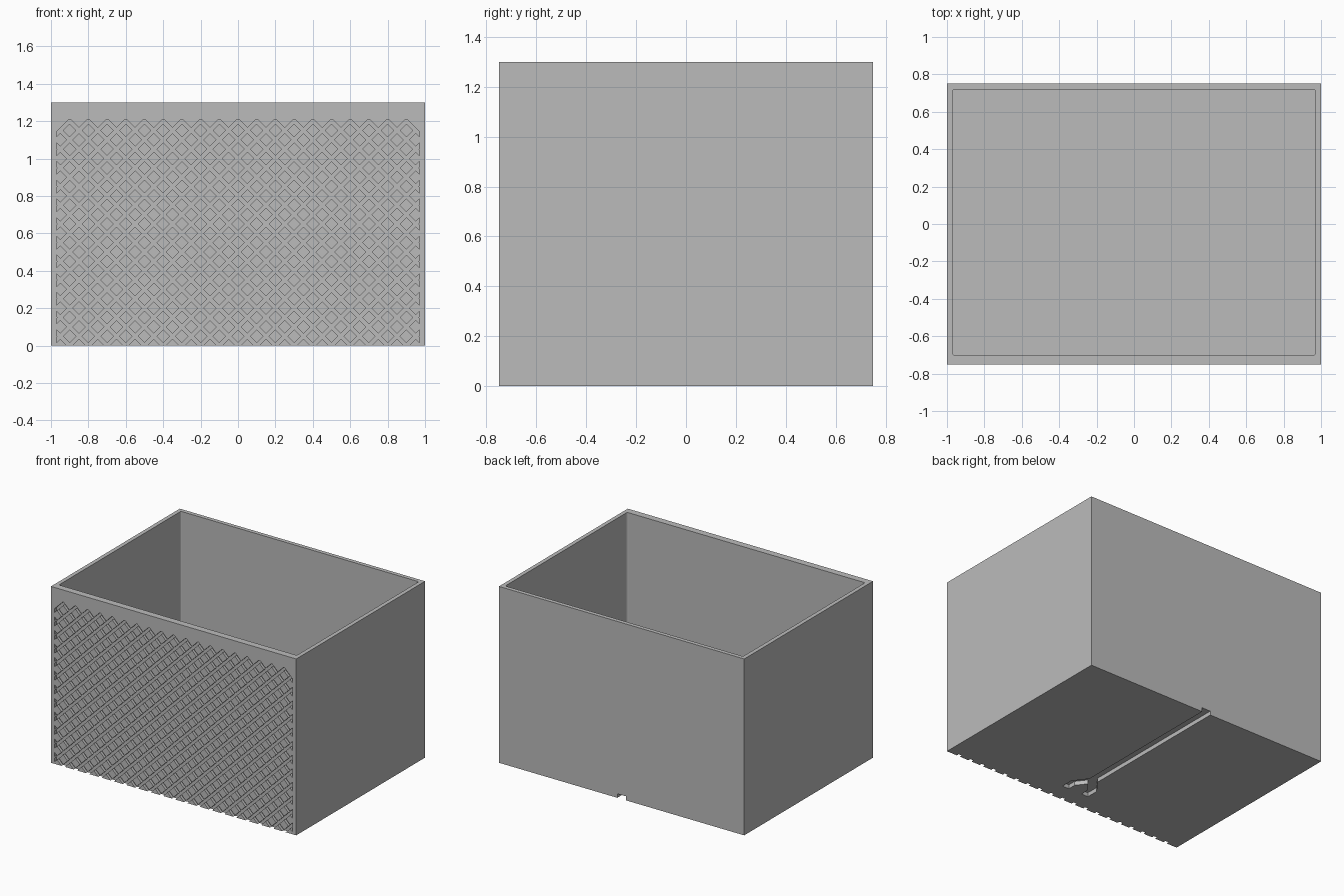
import bpy, bmesh, math

if "Cube" in bpy.data.objects:
    bpy.data.objects.remove(bpy.data.objects["Cube"])

grey = bpy.data.materials.new("mid grey")
grey.diffuse_color = (0.5, 0.5, 0.5, 1)
grey.use_nodes = True
grey.node_tree.nodes["Principled BSDF"].inputs["Base Color"].default_value = grey.diffuse_color

X, Y, H = 1.0, 0.75, 1.3        # half width, half depth, height
INNER = 0.97                    # half width of the cavity and the pattern
DEPTH = 0.02                    # groove depth
PITCH = 0.1                     # lattice spacing
GAP = 0.0141                    # half groove, measured along the diagonal axis


def add_prism(bm, outline, axis, lo, hi):
    """Extrude a 2D outline along y (outline is x,z) or z (outline is x,y)."""
    place = (lambda a, b, t: (a, t, b)) if axis == "y" else (lambda a, b, t: (a, b, t))
    low = [bm.verts.new(place(a, b, lo)) for a, b in outline]
    high = [bm.verts.new(place(a, b, hi)) for a, b in outline]
    bm.faces.new(low)
    bm.faces.new(high[::-1])
    n = len(outline)
    for i in range(n):
        bm.faces.new((low[i], high[i], high[(i + 1) % n], low[(i + 1) % n]))


def make(name, bm):
    bmesh.ops.recalc_face_normals(bm, faces=bm.faces)
    mesh = bpy.data.meshes.new(name)
    bm.to_mesh(mesh)
    bm.free()
    mesh.materials.append(grey)
    obj = bpy.data.objects.new(name, mesh)
    bpy.context.collection.objects.link(obj)
    return obj


def prism(name, outline, axis, lo, hi):
    bm = bmesh.new()
    add_prism(bm, outline, axis, lo, hi)
    return make(name, bm)


def cut(target, cutter):
    mod = target.modifiers.new("cut", "BOOLEAN")
    mod.operation = "DIFFERENCE"
    mod.solver = "EXACT"
    mod.object = cutter
    bpy.context.view_layer.objects.active = target
    bpy.ops.object.modifier_apply(modifier=mod.name)
    bpy.data.objects.remove(cutter)


def rect(x0, x1, y0, y1):
    return [(x0, y0), (x1, y0), (x1, y1), (x0, y1)]


def rounded_rect(x0, x1, y0, y1, r, steps=4):
    pts = []
    for k, (cx, cy) in enumerate([(x1 - r, y1 - r), (x0 + r, y1 - r),
                                  (x0 + r, y0 + r), (x1 - r, y0 + r)]):
        for s in range(steps + 1):
            a = math.pi / 2 * (k + s / steps)
            pts.append((cx + r * math.cos(a), cy + r * math.sin(a)))
    return pts


# Open box
box = prism("box", rect(-X, X, -Y, Y), "z", 0, H)
cut(box, prism("cavity", rounded_rect(-INNER, INNER, -0.70, 0.72, 0.01), "z", 0.06, H + 0.1))

# Front recess with a zigzag top edge and rounded peaks
edge_z = 1.2 + GAP - (INNER - 0.9)
outline = [(INNER, -0.05), (INNER, edge_z)]
for i in range(9, -10, -1):
    x = i * PITCH
    outline.append((x + 0.05, 1.15 + GAP))
    outline += [(x + 0.01 * math.cos(a), 1.2 + 0.01 * math.sin(a))
                for a in (math.pi * k / 8 for k in range(2, 7))]
outline += [(-0.95, 1.15 + GAP), (-INNER, edge_z), (-INNER, -0.05)]
cut(box, prism("recess", outline, "y", -Y - 0.05, -Y + DEPTH))

# Cable channel under the floor, running to the back and forking at the front
cut(box, prism("channel", rect(-0.035, 0.035, -0.46, Y + 0.05), "z", -0.05, 0.03))
for s in (-1, 1):
    arm = [(s * -0.03, -0.44), (s * 0.035, -0.42), (s * 0.11, -0.52),
           (s * 0.11, -0.61), (s * 0.055, -0.61), (s * 0.055, -0.55)]
    cut(box, prism("arm", arm, "z", -0.05, 0.03))

# Raised diamonds that leave the crossing grooves between them
bm = bmesh.new()
h = PITCH / 2 - GAP
centres = [(i * PITCH, j * PITCH + 0.05) for i in range(-10, 11) for j in range(12)]
centres += [(i * PITCH + 0.05, j * PITCH) for i in range(-10, 10) for j in range(12)]
for x, z in centres:
    if abs(x) > 0.99 and z > 1.12:
        continue
    add_prism(bm, [(x - h, z), (x, z - h), (x + h, z), (x, z + h)],
              "y", -Y, -Y + DEPTH + 0.002)
for co, no in (((INNER, 0, 0), (1, 0, 0)), ((-INNER, 0, 0), (-1, 0, 0)), ((0, 0, 0), (0, 0, -1))):
    bmesh.ops.bisect_plane(bm, geom=bm.verts[:] + bm.edges[:] + bm.faces[:],
                           plane_co=co, plane_no=no, clear_outer=True)
    bmesh.ops.holes_fill(bm, edges=[e for e in bm.edges if e.is_boundary], sides=0)
make("diamond_pattern", bm)
